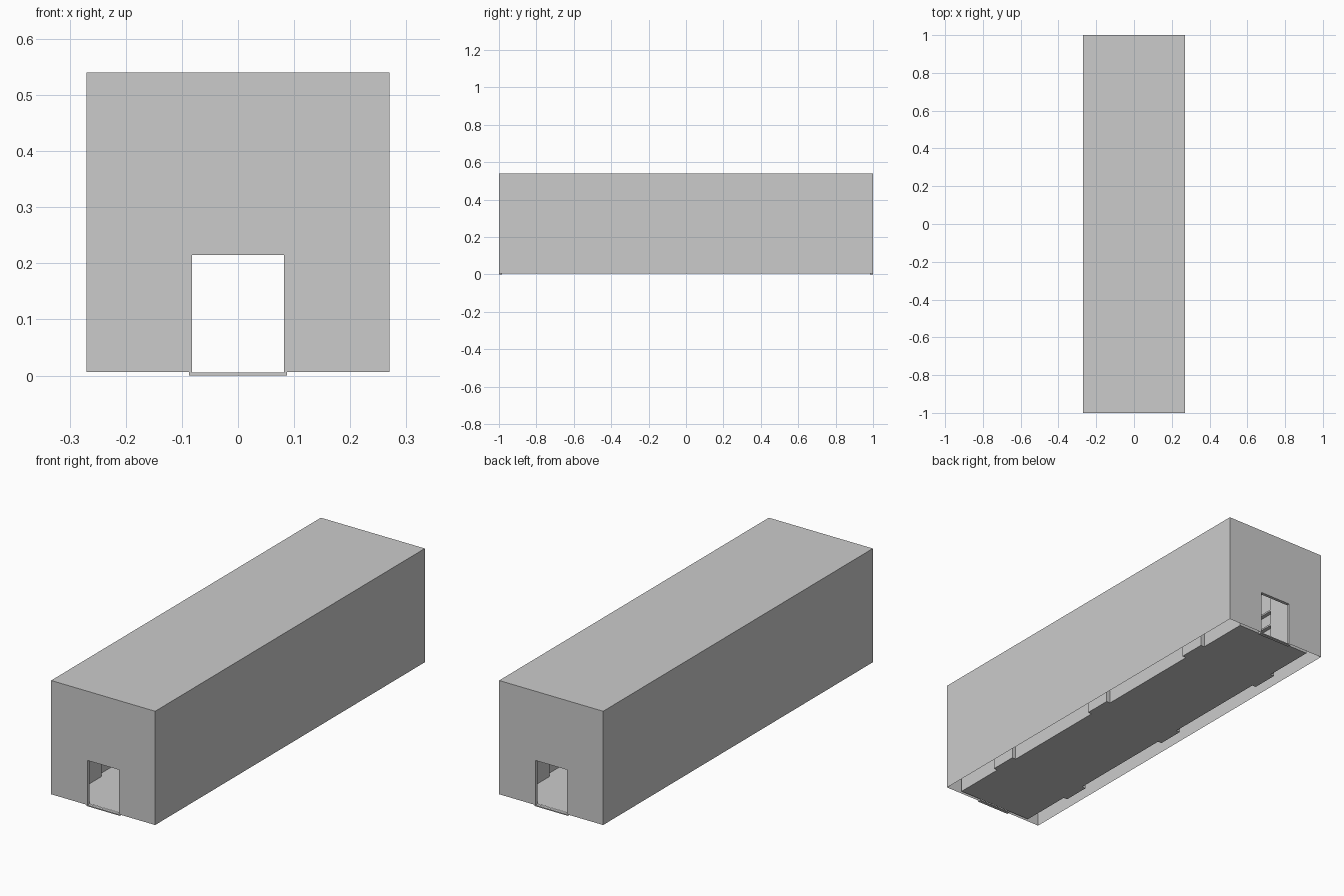
import bpy, bmesh

if "Cube" in bpy.data.objects:
    bpy.data.objects.remove(bpy.data.objects["Cube"])

BASE = 0.006                      # level of shell edge and floor
W, L, H = 0.27, 1.0, 0.54         # outer shell half width, half length, top
RW, RL, RH = 0.197, 0.985, 0.47   # inner room half width, half length, ceiling
DW, DH = 0.082, 0.215             # door half width and head height
FR = 0.005                        # door frame thickness
NICHE_W, NICHE_D = 0.065, 0.02    # niche half width and depth
NICHE_Y = (-0.667, 0, 0.667)


def finish(name, bm, flip=False):
    bmesh.ops.remove_doubles(bm, verts=bm.verts, dist=1e-5)
    bmesh.ops.recalc_face_normals(bm, faces=bm.faces)
    if flip:
        bmesh.ops.reverse_faces(bm, faces=bm.faces)
    me = bpy.data.meshes.new(name)
    bm.to_mesh(me)
    bm.free()
    ob = bpy.data.objects.new(name, me)
    bpy.context.collection.objects.link(ob)
    return ob


def face(bm, pts):
    return bm.faces.new([bm.verts.new(p) for p in pts])


def end_wall(bm, y, hw, top, dw, dh):
    """Flat end wall with a doorway reaching down to the base."""
    prof = [(-hw, BASE), (-hw, top), (hw, top), (hw, BASE),
            (dw, BASE), (dw, dh), (-dw, dh), (-dw, BASE)]
    face(bm, [(x, y, z) for x, z in prof])


def box(name, x0, x1, y0, y1, z0, z1):
    bm = bmesh.new()
    bmesh.ops.create_cube(bm, size=1)
    for v in bm.verts:
        v.co = ((x0 + x1) / 2 + v.co.x * (x1 - x0),
                (y0 + y1) / 2 + v.co.y * (y1 - y0),
                (z0 + z1) / 2 + v.co.z * (z1 - z0))
    return finish(name, bm)


# Outer shell: sheet walls and roof, open underneath
bm = bmesh.new()
for s in (-1, 1):
    end_wall(bm, s * L, W, H, DW + FR, DH + 0.002)
    face(bm, [(s * W, -L, BASE), (s * W, L, BASE), (s * W, L, H), (s * W, -L, H)])
face(bm, [(-W, -L, H), (W, -L, H), (W, L, H), (-W, L, H)])
finish("outer_shell", bm)

# Inner room: plan outline with three niches along each side
side = [(RW, -RL)]
for y in NICHE_Y:
    a, b = y - NICHE_W, y + NICHE_W
    side += [(RW, a), (RW + NICHE_D, a), (RW + NICHE_D, b), (RW, b)]
side.append((RW, RL))
other = [(-x, -y) for x, y in side]

bm = bmesh.new()
for z in (BASE, RH):
    face(bm, [(x, y, z) for x, y in side + other])
for path in (side, other):
    for (x0, y0), (x1, y1) in zip(path, path[1:]):
        face(bm, [(x0, y0, BASE), (x1, y1, BASE), (x1, y1, RH), (x0, y0, RH)])
for s in (-1, 1):
    end_wall(bm, s * RL, RW, RH, DW, DH)
finish("inner_room", bm, flip=True)

# Door frames joining room and shell at both ends
for s, end in ((-1, "front"), (1, "back")):
    y0, y1 = sorted((s * RL, s * L))
    box(end + "_door_sill", -DW - FR, DW + FR, y0, y1, 0, BASE - 0.001)
    box(end + "_door_head", -DW - FR, DW + FR, y0, y1, DH, DH + 0.002)
    for t, hand in ((-1, "left"), (1, "right")):
        x0, x1 = sorted((t * DW, t * (DW + FR)))
        box(f"{end}_{hand}_door_jamb", x0, x1, y0, y1, BASE - 0.001, DH)

# Shelves in the niches
for t, hand in ((-1, "left"), (1, "right")):
    x0, x1 = sorted((t * RW, t * (RW + NICHE_D - 0.001)))
    for i, y in enumerate(NICHE_Y):
        for j, z in enumerate((0.265, 0.34)):
            box(f"{hand}_niche_{i + 1}_shelf_{j + 1}", x0, x1,
                y - NICHE_W + 0.001, y + NICHE_W - 0.001, z, z + 0.008)
